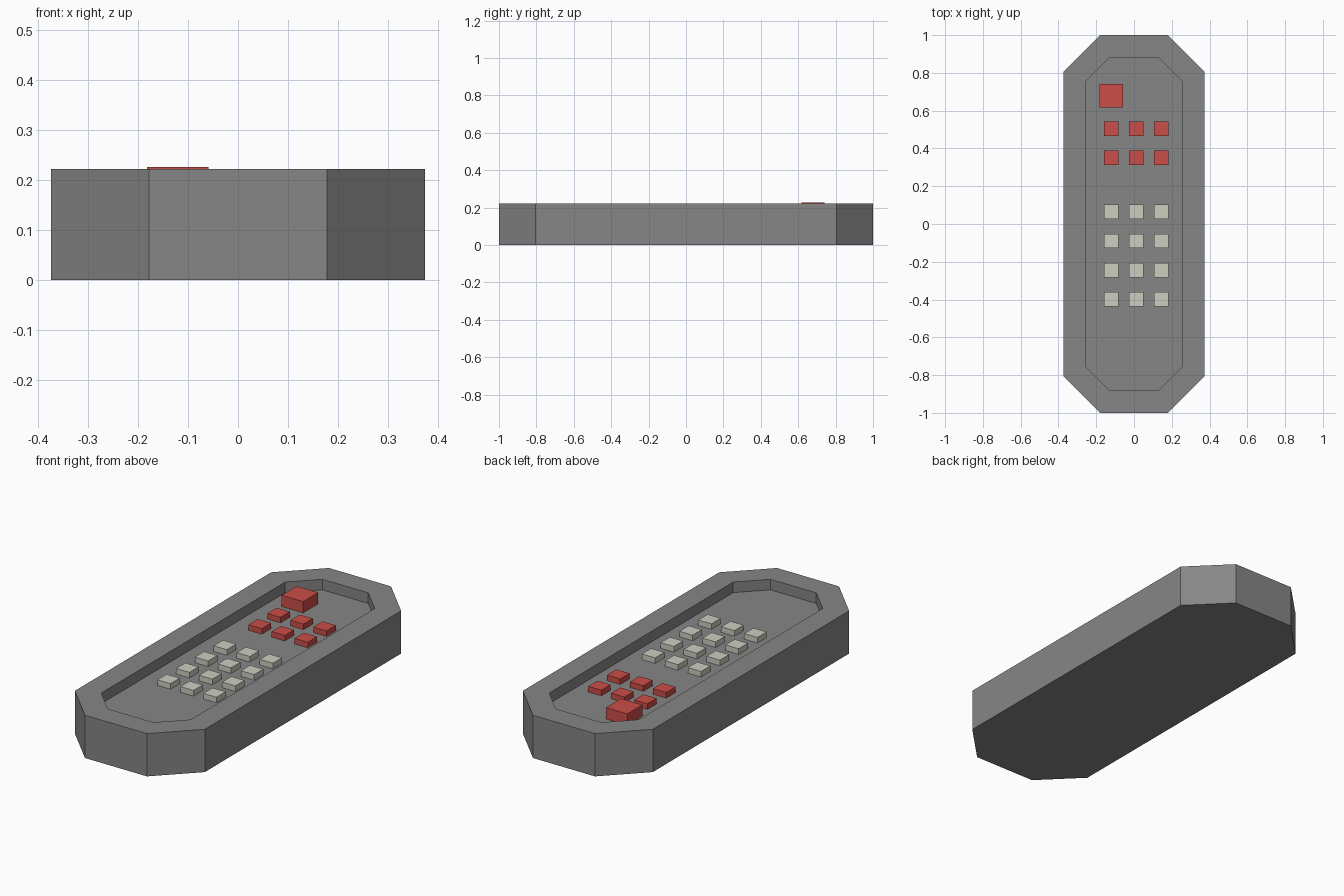
import bpy
import bmesh

if "Cube" in bpy.data.objects:
    bpy.data.objects.remove(bpy.data.objects["Cube"])


def make_material(name, rgb):
    mat = bpy.data.materials.new(name)
    mat.use_nodes = True
    color = (*rgb, 1)
    mat.diffuse_color = color
    mat.node_tree.nodes["Principled BSDF"].inputs["Base Color"].default_value = color
    return mat


GREY = make_material("casing grey", (0.24, 0.24, 0.24))
RED = make_material("button red", (0.6, 0.075, 0.065))
CREAM = make_material("button cream", (0.61, 0.61, 0.53))

HEIGHT, FLOOR, KEY_TOP = 0.222, 0.167, 0.196


def finish(bm, name, mat):
    bmesh.ops.recalc_face_normals(bm, faces=bm.faces)
    mesh = bpy.data.meshes.new(name)
    bm.to_mesh(mesh)
    bm.free()
    mesh.materials.append(mat)
    obj = bpy.data.objects.new(name, mesh)
    bpy.context.collection.objects.link(obj)
    return obj


def octagon(bm, half_x, half_y, cut, z):
    """Ring of eight vertices: a rectangle with cut corners."""
    a, b = half_x - cut, half_y - cut
    quarter = [(half_x, b), (a, half_y)]
    ring = quarter + [(-x, y) for x, y in reversed(quarter)]
    ring += [(-x, -y) for x, y in ring]
    return [bm.verts.new((x, y, z)) for x, y in ring]


# Casing: outer wall, flat rim and sunken tray as one closed surface
bm = bmesh.new()
rings = [
    octagon(bm, 0.373, 1.0, 0.195, 0),
    octagon(bm, 0.373, 1.0, 0.195, HEIGHT),
    octagon(bm, 0.257, 0.88, 0.126, HEIGHT),
    octagon(bm, 0.257, 0.88, 0.126, FLOOR),
]
for low, high in zip(rings, rings[1:]):
    for i in range(8):
        j = (i + 1) % 8
        bm.faces.new((low[i], low[j], high[j], high[i]))
bm.faces.new(rings[0])
bm.faces.new(rings[-1])
finish(bm, "casing", GREY)


def button(name, x, y, size, top, mat):
    bm = bmesh.new()
    bmesh.ops.create_cube(bm, size=1)
    bmesh.ops.scale(bm, vec=(size, size, top - FLOOR), verts=bm.verts)
    obj = finish(bm, name, mat)
    obj.location = (x, y, (top + FLOOR) / 2)


# Large button, then the red and cream keypads
button("power_button", -0.12, 0.679, 0.123, 0.226, RED)


def keypad(name, first_y, rows, mat):
    for row in range(rows):
        for col in range(3):
            button(f"{name}_{row + 1}_{col + 1}", -0.12 + col * 0.132,
                   first_y - row * 0.154, 0.076, KEY_TOP, mat)


keypad("red_button", 0.504, 2, RED)
keypad("cream_button", 0.064, 4, CREAM)
